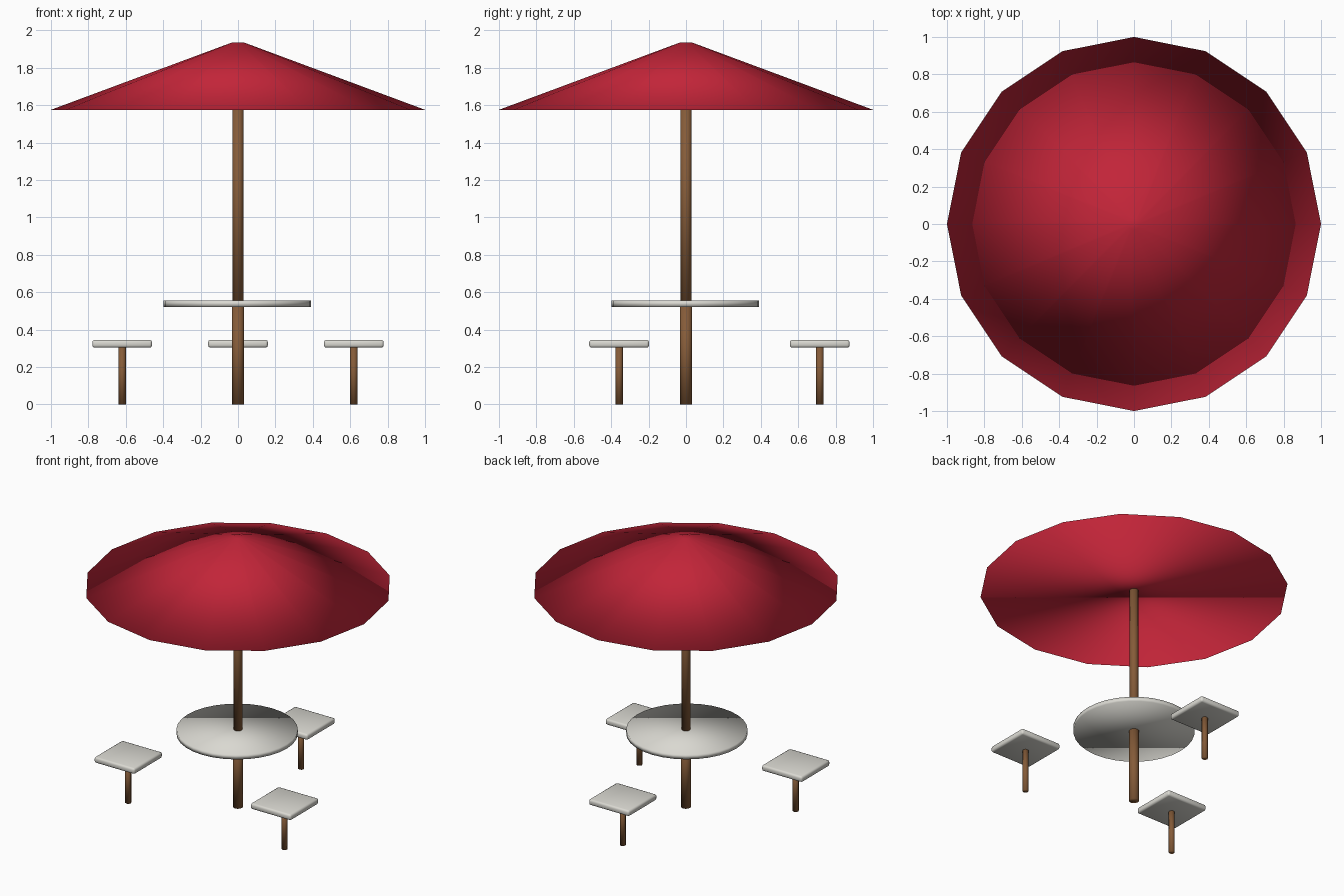
import bpy, math

if "Cube" in bpy.data.objects:
    bpy.data.objects.remove(bpy.data.objects["Cube"])


def mat(name, rgb):
    m = bpy.data.materials.new(name)
    m.diffuse_color = (*rgb, 1)
    m.use_nodes = True
    m.node_tree.nodes["Principled BSDF"].inputs["Base Color"].default_value = m.diffuse_color
    return m


RED = mat("canopy red", (0.54, 0.018, 0.04))
BROWN = mat("wood brown", (0.235, 0.105, 0.04))
GREY = mat("warm light grey", (0.70, 0.69, 0.64))


def finish(name, material):
    ob = bpy.context.object
    ob.name = name
    ob.data.materials.append(material)
    bpy.ops.object.shade_smooth()
    return ob


def frustum(name, material, sides, r1, r2, z1, z2, x=0, y=0):
    bpy.ops.mesh.primitive_cone_add(vertices=sides, radius1=r1, radius2=r2,
                                    depth=z2 - z1, location=(x, y, (z1 + z2) / 2))
    return finish(name, material)


# Parasol canopy: one softly shaded closed cone with a flat underside
frustum("canopy", RED, 16, 1.0, 0.032, 1.575, 1.935)

# Pole in two lengths, meeting inside the table top
frustum("lower_pole", BROWN, 12, 0.033, 0.033, 0.0, 0.53)
frustum("upper_pole", BROWN, 12, 0.029, 0.029, 0.53, 1.62)

# Round table top
frustum("table_top", GREY, 32, 0.394, 0.394, 0.522, 0.555, -0.004, -0.004)

# Three stools around the table, square to the axes
for i, angle in enumerate((90, 210, 330), 1):
    x = 0.715 * math.cos(math.radians(angle))
    y = 0.715 * math.sin(math.radians(angle))
    frustum(f"stool_leg_{i}", BROWN, 8, 0.02, 0.02, 0.0, 0.31, x, y)
    bpy.ops.mesh.primitive_cube_add(size=1, location=(x, y, 0.324))
    bpy.context.object.scale = (0.32, 0.32, 0.042)
    bpy.ops.object.transform_apply(location=False, rotation=False, scale=True)
    seat = finish(f"stool_seat_{i}", GREY)
    bevel = seat.modifiers.new("rounded edges", 'BEVEL')
    bevel.width = 0.013
    bevel.segments = 2
